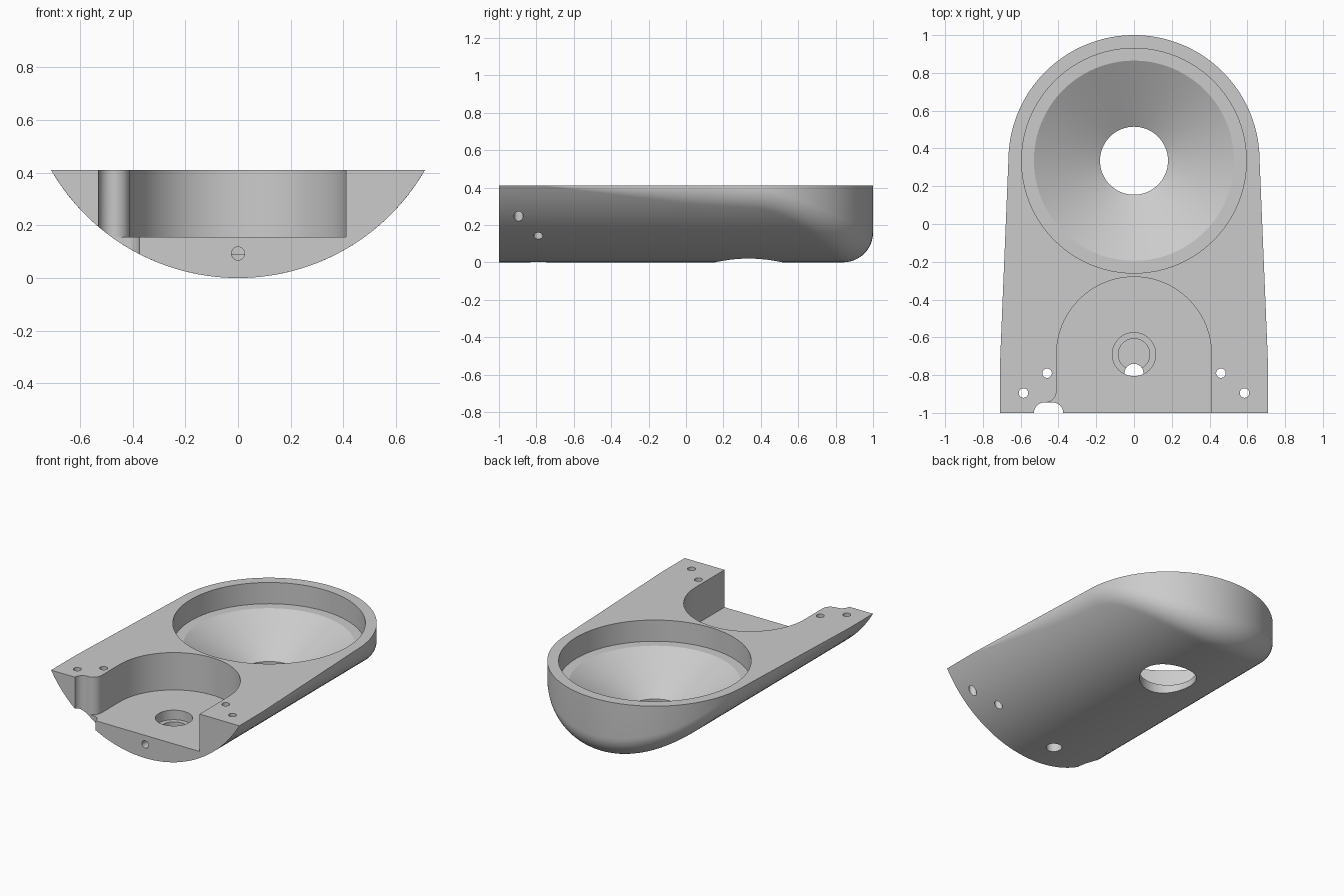
import bpy, bmesh
from math import sin, cos, tan, pi, sqrt, atan2
from mathutils import Matrix, Vector

cube = bpy.data.objects.get("Cube")
if cube:
    bpy.data.objects.remove(cube, do_unlink=True)

TOP, RAD, WIDE = 0.41, 0.82, 0.71     # rim height, belly radius, front half width
END_R, END_Y = 0.665, 0.335           # rounded end
FILLET = 0.16

grey = bpy.data.materials.new("light grey")
grey.use_nodes = True
grey.diffuse_color = (0.6, 0.6, 0.6, 1)
grey.node_tree.nodes["Principled BSDF"].inputs["Base Color"].default_value = grey.diffuse_color


def finish(bm, name):
    bmesh.ops.remove_doubles(bm, verts=bm.verts, dist=1e-5)
    bmesh.ops.recalc_face_normals(bm, faces=bm.faces)
    mesh = bpy.data.meshes.new(name)
    bm.to_mesh(mesh)
    bm.free()
    obj = bpy.data.objects.new(name, mesh)
    bpy.context.collection.objects.link(obj)
    mesh.materials.append(grey)
    return obj


def belly(x):
    return RAD - sqrt(max(RAD * RAD - x * x, 0))


def section(centre_y, length, angle):
    """Wall, filleted lower edge and belly, from the rim in to the spine."""
    c, s = cos(angle), sin(angle)

    def slope(inset):
        x = (length - inset) * c
        return atan2(abs(x * c), sqrt(RAD * RAD - x * x))

    edge = belly(length * c)
    turn = pi / 2 - slope(0)
    r = max(min(FILLET, 0.95 * (TOP - edge) / tan(turn / 2)), 0.0005)
    lo, hi = 0, r
    for _ in range(40):
        mid = (lo + hi) / 2
        if mid + r * sin(slope(mid)) < r:
            lo = mid
        else:
            hi = mid
    a = slope(lo)
    zc = min(belly((length - lo) * c) + r * cos(a), TOP - 0.0002)
    pts = [(0, TOP)]
    for i in range(13):
        t = (pi / 2 - a) * i / 12
        pts.append((r - r * cos(t), zc - r * sin(t)))
    for i in range(1, 25):
        d = lo + (length - lo) * i / 24
        pts.append((d, belly((length - d) * c)))
    return [Vector(((length - d) * c, centre_y + (length - d) * s, z)) for d, z in pts]


# Body: straight tapered sides swept into a rounded end
side = [-1, -0.75] + [-0.75 + (END_Y + 0.75) * i / 14 for i in range(1, 14)]


def half_width(y):
    return min(WIDE - 0.0005, WIDE - (WIDE - END_R) * (y + 0.75) / (END_Y + 0.75))


rows = [section(y, half_width(y), 0) for y in side]
rows += [section(END_Y, END_R, pi * i / 72) for i in range(73)]
rows += [section(y, half_width(y), pi) for y in reversed(side)]
bm = bmesh.new()
grid = [[bm.verts.new(p) for p in row] for row in rows]
for a, b in zip(grid, grid[1:]):
    for i in range(len(a) - 1):
        bm.faces.new((a[i], a[i + 1], b[i + 1], b[i]))
bm.faces.new([row[0] for row in grid])
bm.faces.new(grid[0] + grid[-1][-2::-1])
body = finish(bm, "body")


def turned(name, profile, x=0, y=0, n=64):
    """Solid of revolution about a vertical axis."""
    bm = bmesh.new()
    vs = [bm.verts.new((r, 0, z)) for r, z in profile]
    es = [bm.edges.new(p) for p in zip(vs, vs[1:])]
    bmesh.ops.spin(bm, geom=vs + es, cent=(0, 0, 0), axis=(0, 0, 1), angle=2 * pi, steps=n)
    bmesh.ops.translate(bm, verts=bm.verts, vec=(x, y, 0))
    return finish(bm, name)


def drill(name, r, x, y, z0=-0.1, z1=0.6):
    return turned(name, [(0, z0), (r, z0), (r, z1), (0, z1)], x, y, 32)


def prism(name, outline, z0, z1):
    bm = bmesh.new()
    face = bm.faces.new([bm.verts.new((x, y, z0)) for x, y in outline])
    ext = bmesh.ops.extrude_face_region(bm, geom=[face])["geom"]
    bmesh.ops.translate(bm, verts=[v for v in ext if isinstance(v, bmesh.types.BMVert)],
                        vec=(0, 0, z1 - z0))
    return finish(bm, name)


def arc(x, y, r, a0, a1, n):
    return [(x + r * cos(a0 + (a1 - a0) * i / n), y + r * sin(a0 + (a1 - a0) * i / n))
            for i in range(n + 1)]


# Conical bowl with a ledge and a hole through the belly
cutters = [turned("bowl_cutter", [(0, -0.1), (0.18, -0.1), (0.18, 0.065), (0.53, 0.265),
                                  (0.595, 0.265), (0.595, 0.6), (0, 0.6)], 0, END_Y, 96)]

# Arched pocket, open at the front, with one rounded corner
pocket = [(0.41, -1.1)] + arc(0, -0.69, 0.41, 0, pi, 48)
pocket += arc(-0.47, -0.885, 0.06, 0, -pi / 2, 10) + [(-0.47, -1.1)]
cutters.append(prism("pocket_cutter", pocket, 0.155, 0.6))

# Cable notch beside the pocket
notch = [(-0.375, -1.1)] + arc(-0.43, -1.0, 0.055, 0, pi / 2, 10)
notch += arc(-0.475, -1.0, 0.055, pi / 2, pi, 10) + [(-0.53, -1.1)]
cutters.append(prism("notch_cutter", notch, -0.1, 0.6))

# Stepped socket in the pocket floor, with its drain and front hole
cutters.append(turned("socket_cutter", [(0, 0.045), (0.083, 0.045), (0.083, 0.09),
                                        (0.115, 0.09), (0.115, 0.3), (0, 0.3)], 0, -0.69))
cutters.append(drill("drain_cutter", 0.05, 0, -0.79, -0.1, 0.1))
front = drill("front_hole_cutter", 0.025, 0, 0, 0, 0.35)
front.data.transform(Matrix.Translation((0, -1.1, 0.093)) @ Matrix.Rotation(-pi / 2, 4, "X"))
cutters.append(front)

# Screw holes
for sx in (-1, 1):
    cutters.append(drill("inner_screw_cutter", 0.025, sx * 0.46, -0.79))
    cutters.append(drill("outer_screw_cutter", 0.025, sx * 0.585, -0.895))

bpy.context.view_layer.objects.active = body
for cutter in cutters:
    mod = body.modifiers.new(cutter.name, "BOOLEAN")
    mod.operation, mod.solver, mod.object = "DIFFERENCE", "EXACT", cutter
    bpy.ops.object.modifier_apply(modifier=mod.name)
    bpy.data.objects.remove(cutter, do_unlink=True)

bpy.ops.object.select_all(action="DESELECT")
body.select_set(True)
bpy.ops.object.shade_smooth_by_angle(angle=0.5)
